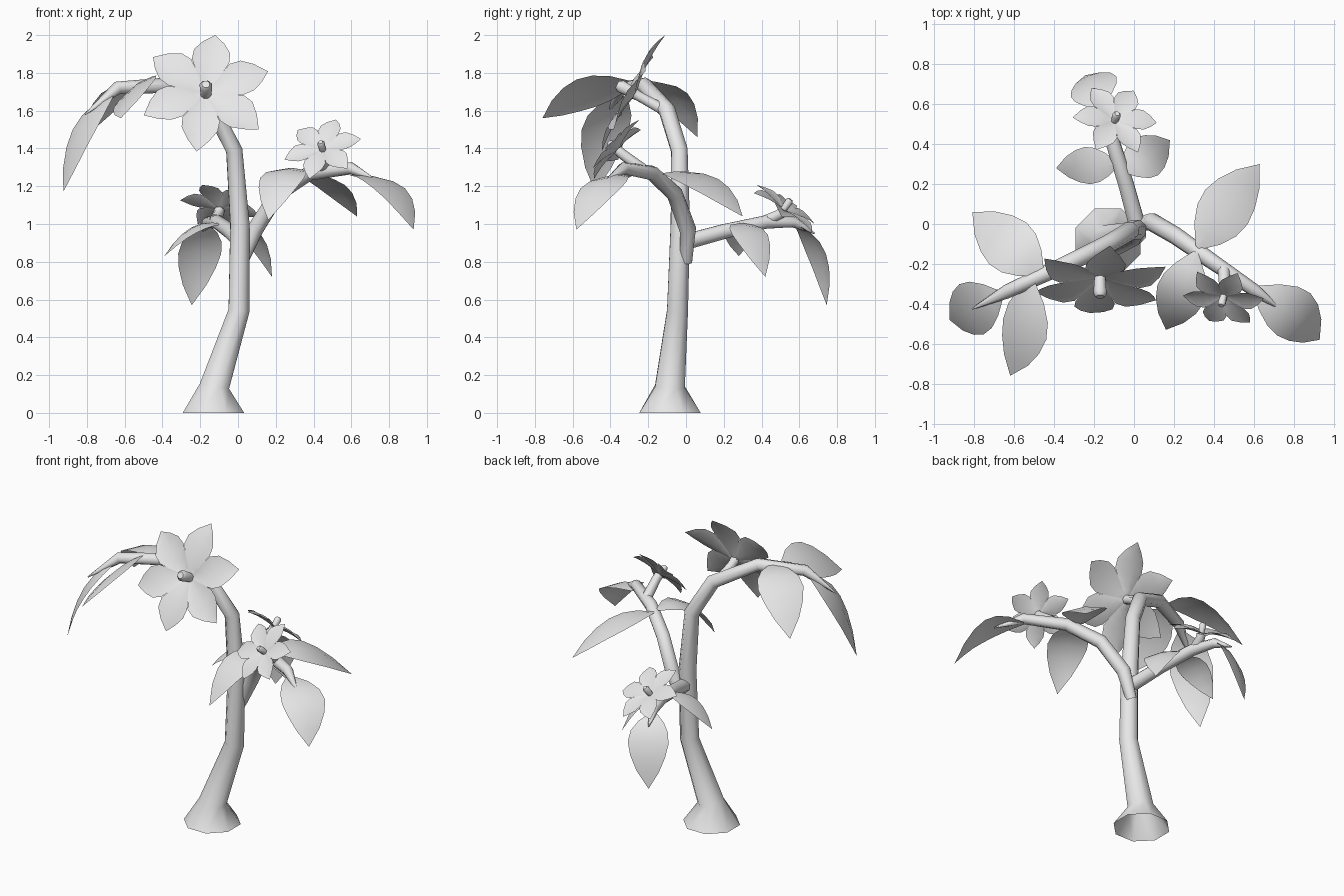
import bpy, bmesh, math
from mathutils import Vector

cube = bpy.data.objects.get("Cube")
if cube:
    bpy.data.objects.remove(cube)

mat = bpy.data.materials.new("pale_grey")
mat.use_nodes = True
GREY = (0.8, 0.8, 0.8, 1)
mat.diffuse_color = GREY
mat.node_tree.nodes["Principled BSDF"].inputs["Base Color"].default_value = GREY

LEAF = (0.1, 0.62, 0.92, 1.0, 0.86, 0.55, 0)
PETAL = (0.02, 0.33, 0.65, 0.95, 0.92, 0.55, 0)


def finish(name, bm):
    """Turn a bmesh into a smooth-shaded object."""
    bmesh.ops.remove_doubles(bm, verts=bm.verts, dist=0.0001)
    mesh = bpy.data.meshes.new(name)
    bm.to_mesh(mesh)
    bm.free()
    mesh.materials.append(mat)
    obj = bpy.data.objects.new(name, mesh)
    bpy.context.collection.objects.link(obj)
    bpy.ops.object.select_all(action='DESELECT')
    obj.select_set(True)
    bpy.context.view_layer.objects.active = obj
    bpy.ops.object.shade_smooth_by_angle(angle=math.radians(50))


def bridge(bm, a, b, closed):
    n = len(a)
    for i in range(n if closed else n - 1):
        j = (i + 1) % n
        bm.faces.new((a[i], a[j], b[j], b[i]))


def limb(name, path, radii, sides=8, level_start=False):
    """Sweep a ring of changing radius along a path."""
    bm = bmesh.new()
    pts = [Vector(p) for p in path]
    side = None
    prev = None
    for i, p in enumerate(pts):
        d_in = (p - pts[max(i - 1, 0)]).normalized()
        d_out = (pts[min(i + 1, len(pts) - 1)] - p).normalized()
        d = (d_in + d_out).normalized()
        if i == 0 and level_start:
            d = Vector((0, 0, 1))
        if side is None:
            side = d.orthogonal().normalized()
        side = (side - d * side.dot(d)).normalized()
        up = d.cross(side)
        ring = []
        for k in range(sides):
            a = math.tau * (k + 0.5) / sides
            ring.append(bm.verts.new(p + (side * math.cos(a) + up * math.sin(a)) * radii[i]))
        if prev:
            bridge(bm, prev, ring, True)
        prev = ring
    bm.faces.new(prev)
    finish(name, bm)


def blade(bm, base, mid, tip, half, profile, up, fold):
    """Thin curved leaf or petal passing through base, mid and tip."""
    base, mid, tip = Vector(base), Vector(mid), Vector(tip)
    ctrl = mid * 2 - (base + tip) * 0.5
    side = (tip - base).cross(up).normalized()
    prev = None
    for i, w in enumerate(profile):
        t = i / (len(profile) - 1)
        c = base * (1 - t) ** 2 + ctrl * 2 * t * (1 - t) + tip * t * t
        tangent = (ctrl - base) * (1 - t) + (tip - ctrl) * t
        normal = side.cross(tangent).normalized()
        row = [bm.verts.new(c + side * half * w * s + normal * fold * half * w * abs(s))
               for s in (-1, 0, 1)]
        if prev:
            bridge(bm, prev, row, False)
        prev = row


def leaf(name, base, mid, tip, half, up=(0, 0, 1)):
    bm = bmesh.new()
    blade(bm, base, mid, tip, half, LEAF, Vector(up), -0.15)
    finish(name, bm)


def flower(name, root, hub, normal, size, turn):
    """Six petals, a stamen and a stem."""
    hub, n = Vector(hub), Vector(normal).normalized()
    right = Vector((0, 0, 1)).cross(n).normalized()
    up = n.cross(right)
    bm = bmesh.new()
    for k in range(6):
        a = math.radians(turn + 60 * k)
        d = (up * math.cos(a) + right * math.sin(a)) * size
        blade(bm, hub, hub + d * 0.5 + n * size * 0.07, hub + d + n * size * 0.04,
              size * 0.295, PETAL, n, 0.25)
    finish(name + "_petals", bm)
    limb(name + "_stamen", [hub - n * size * 0.03, hub + n * size * 0.26, hub + n * size * 0.32],
         [size * 0.08, size * 0.1, size * 0.06])
    limb(name + "_stem", [root, hub - n * size * 0.12, hub], [0.032, 0.028, 0.028])


# Trunk, flared at the foot, arching over into the tallest branch
limb("trunk",
     [(-.13, -.085, 0), (-.125, -.085, .14), (.005, -.045, .54), (.01, -.03, 1.0),
      (-.02, -.035, 1.39), (-.13, -.1, 1.6), (-.38, -.22, 1.735), (-.64, -.34, 1.72),
      (-.81, -.425, 1.58)],
     [.176, .085, .06, .055, .047, .046, .042, .035, .004], level_start=True)

# Side branches
limb("left_branch",
     [(.02, .0, .8), (.09, .01, .97), (.21, -.06, 1.16), (.38, -.18, 1.27),
      (.6, -.33, 1.295), (.74, -.43, 1.225)],
     [.035, .046, .044, .04, .033, .004])
limb("back_branch",
     [(.02, -.02, .9), (-.04, .2, .96), (-.11, .42, 1.01), (-.16, .57, 1.01),
      (-.2, .68, .95)],
     [.045, .042, .038, .03, .004])

# Leaves: two at the sides and one at the end of each branch
leaf("tall_end_leaf", (-.66, -.35, 1.69), (-.83, -.435, 1.51), (-.925, -.48, 1.17), .14)
leaf("tall_back_leaf", (-.46, -.25, 1.75), (-.64, -.09, 1.71), (-.81, .06, 1.46), .14)
leaf("tall_front_leaf", (-.51, -.28, 1.75), (-.56, -.53, 1.71), (-.62, -.76, 1.56), .14,
     up=(-.55, 0, .83))
leaf("left_end_leaf", (.6, -.32, 1.26), (.81, -.46, 1.205), (.93, -.58, .97), .135)
leaf("left_back_leaf", (.32, -.12, 1.27), (.47, .09, 1.24), (.63, .3, 1.04), .138,
     up=(.1, -.07, 1))
leaf("left_front_leaf", (.31, -.14, 1.28), (.23, -.36, 1.26), (.16, -.53, 1.02), .125)
leaf("back_end_leaf", (-.17, .58, 1.0), (-.21, .705, .85), (-.245, .745, .57), .125)
leaf("back_right_leaf", (-.08, .3, 1.0), (-.24, .29, .98), (-.39, .28, .83), .095,
     up=(0, -.15, 1))
leaf("back_left_leaf", (-.07, .27, 1.0), (.075, .345, .955), (.18, .42, .72), .11)

# Flowers
flower("large_flower", (-.15, -.11, 1.6), (-.17, -.265, 1.685), (0, -.88, .48), .355, 8)
flower("left_flower", (.45, -.23, 1.29), (.45, -.36, 1.39), (-.2, -.73, .65), .21, 10)
flower("back_flower", (-.12, .43, 1.02), (-.098, .515, 1.075), (.2, .55, .8), .215, 10)
